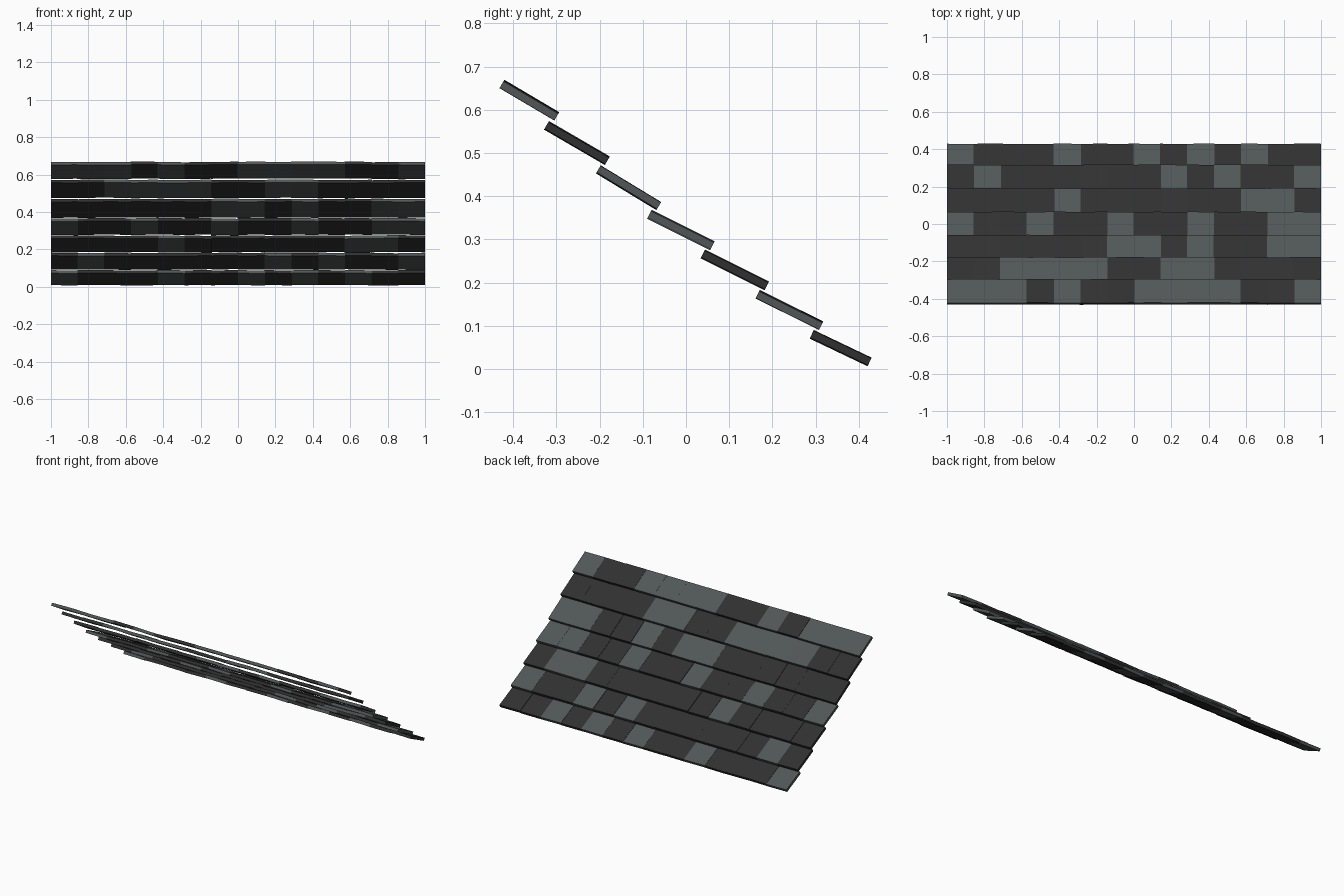
import bpy, bmesh, math, random
from mathutils import Vector

if "Cube" in bpy.data.objects:
    bpy.data.objects.remove(bpy.data.objects["Cube"])

random.seed(4)

def material(name, rgb):
    m = bpy.data.materials.new(name)
    m.diffuse_color = (*rgb, 1)
    m.use_nodes = True
    m.node_tree.nodes["Principled BSDF"].inputs["Base Color"].default_value = m.diffuse_color
    return m

MATS = [material("charcoal slate", (0.030, 0.030, 0.030)),
        material("blue grey slate", (0.082, 0.094, 0.094))]

# Each course, lowest first: upper edge (y, z), lower edge (y, z) of the
# slab's mid-plane, and tile colours from -x to +x (L = light slate)
COURSES = [
    ((0.291, 0.080), (0.425, 0.016), "LDDDLDDLDLDLDD"),
    ((0.166, 0.173), (0.313, 0.100), "DLDDDDDDLDLDDL"),
    ((0.039, 0.266), (0.187, 0.192), "DDDDLDDDDDDLLD"),
    ((-0.085, 0.358), (0.061, 0.285), "LDDLDDLDDLDDLL"),
    ((-0.203, 0.462), (-0.063, 0.377), "DDDDDDLLDLDDLL"),
    ((-0.323, 0.564), (-0.182, 0.482), "DDLLLLDDLLDDDD"),
    ((-0.426, 0.660), (-0.299, 0.585), "LLLDLDDLLLLDDL"),
]
HALF = 0.0088     # half the tile thickness
COLS = 14
W = 2 / COLS

def add_tile(bm, x0, x1, top, low, mat):
    """One slightly crooked slate: a thin box lying along the slope."""
    a, b = Vector((0, *top)), Vector((0, *low))
    d = (b - a).normalized()
    n = Vector((0, -d.z, d.y))          # upward normal of the slope
    lift = random.uniform(-0.0015, 0.0015)
    roll = random.uniform(-0.0015, 0.0015)
    vs = []
    for x, s in ((x0, -1), (x1, 1)):
        for p, t in ((a, -1), (a, 1), (b, 1), (b, -1)):
            v = p + n * (t * HALF + lift + s * roll)
            vs.append(bm.verts.new((x, v.y, v.z)))
    quads = [(0, 1, 2, 3), (7, 6, 5, 4)]
    quads += [(i, i + 4, (i + 1) % 4 + 4, (i + 1) % 4) for i in range(4)]
    faces = [bm.faces.new([vs[i] for i in q]) for q in quads]
    for f in faces:
        f.material_index = mat
    bmesh.ops.recalc_face_normals(bm, faces=faces)

# Overlapping slate courses, one object each
for r, (top, low, colours) in enumerate(COURSES):
    bm = bmesh.new()
    for c, k in enumerate(colours):
        x0 = max(-1, -1 + c * W - random.uniform(0, 0.003))
        x1 = min(1, -1 + (c + 1) * W + random.uniform(0, 0.003))
        add_tile(bm, x0, x1, top, low, int(k == "L"))
    name = f"slate_course_{r + 1}"
    me = bpy.data.meshes.new(name)
    bm.to_mesh(me)
    bm.free()
    for m in MATS:
        me.materials.append(m)
    bpy.context.collection.objects.link(bpy.data.objects.new(name, me))
